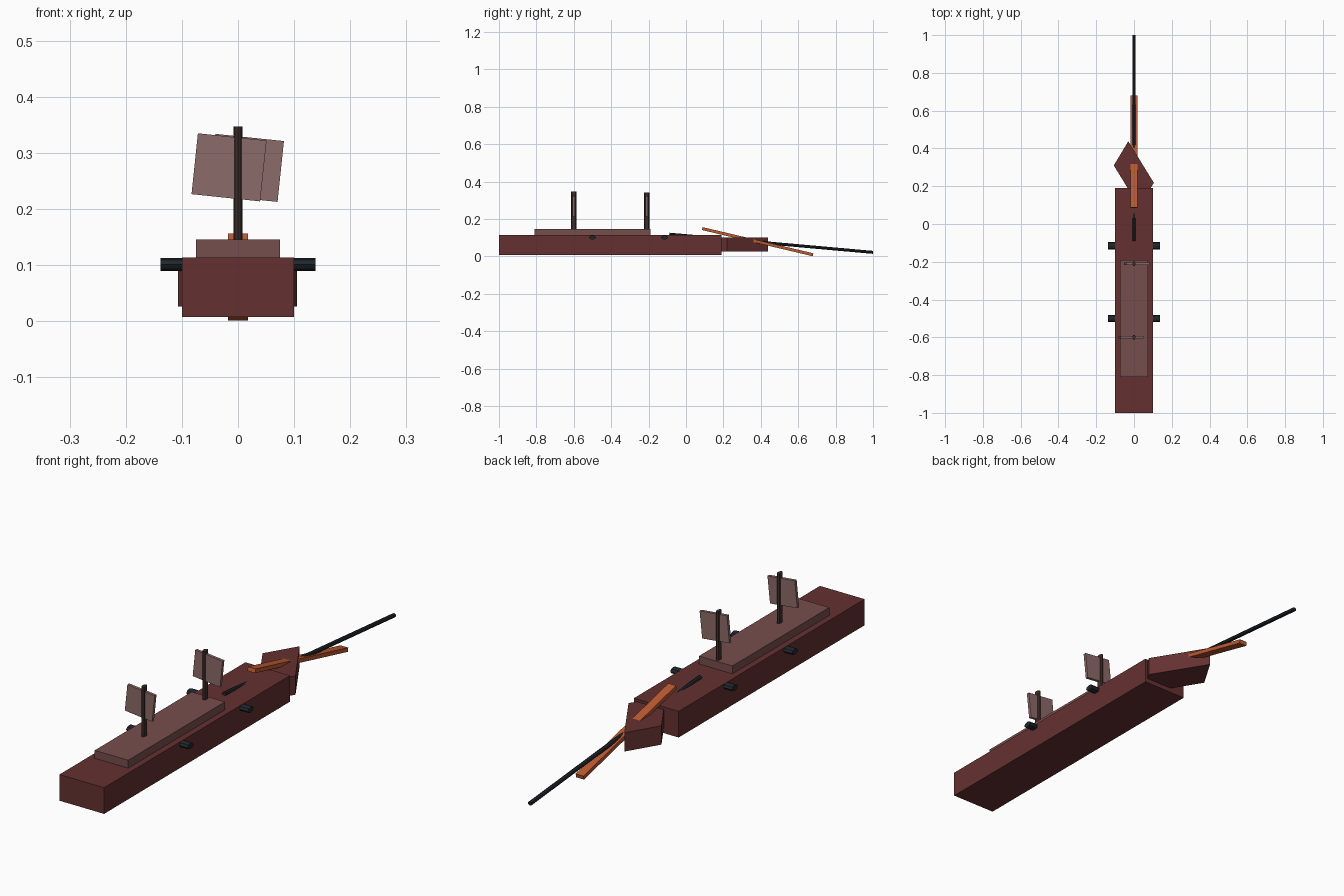
import bpy, bmesh
from math import radians

if "Cube" in bpy.data.objects:
    bpy.data.objects.remove(bpy.data.objects["Cube"])


def material(name, rgb):
    m = bpy.data.materials.new(name)
    m.diffuse_color = (*rgb, 1)
    m.use_nodes = True
    m.node_tree.nodes["Principled BSDF"].inputs["Base Color"].default_value = m.diffuse_color
    return m


RED = material("hull_red", (0.13, 0.03, 0.03))
CABIN = material("cabin_brown", (0.18, 0.077, 0.073))
SAIL = material("sail_cloth", (0.26, 0.145, 0.14))
WOOD = material("mast_wood", (0.05, 0.03, 0.025))
IRON = material("dark_iron", (0.015, 0.02, 0.025))
ORANGE = material("orange_trim", (0.5, 0.1, 0.03))


def finish(name, bm, mat, loc=(0, 0, 0), rot=(0, 0, 0)):
    bmesh.ops.recalc_face_normals(bm, faces=bm.faces)
    me = bpy.data.meshes.new(name)
    bm.to_mesh(me)
    bm.free()
    me.materials.append(mat)
    ob = bpy.data.objects.new(name, me)
    ob.location = loc
    ob.rotation_euler = [radians(a) for a in rot]
    bpy.context.collection.objects.link(ob)
    return ob


def box(name, size, loc, mat, rot=(0, 0, 0)):
    bm = bmesh.new()
    bmesh.ops.create_cube(bm, size=1)
    bmesh.ops.scale(bm, vec=size, verts=bm.verts)
    return finish(name, bm, mat, loc, rot)


def rod(name, rx, ry, length, loc, mat, rot=(0, 0, 0)):
    # eight-sided rod along its local z, with an oval section
    bm = bmesh.new()
    bmesh.ops.create_cone(bm, cap_ends=True, segments=8, radius1=1, radius2=1, depth=length)
    bmesh.ops.scale(bm, vec=(rx, ry, 1), verts=bm.verts)
    return finish(name, bm, mat, loc, rot)


# hull and deck cabin
box("hull", (0.2, 1.19, 0.106), (0, -0.405, 0.06), RED)
box("cabin", (0.15, 0.62, 0.05), (0, -0.5, 0.12), CABIN)

# skewed bow block
bm = bmesh.new()
outline = [(-0.03, 0.438), (-0.107, 0.31), (0.028, 0.09), (0.105, 0.218)]
base = bm.faces.new([bm.verts.new((x, y, 0.026)) for x, y in outline])
top = bmesh.ops.extrude_face_region(bm, geom=[base])["geom"]
bmesh.ops.translate(bm, vec=(0, 0, 0.076), verts=[v for v in top if isinstance(v, bmesh.types.BMVert)])
finish("bow", bm, RED)

# slanted beams through the bow
box("bow_beam", (0.035, 0.609, 0.016), (0, 0.383, 0.0785), ORANGE, (-13.3, 0, 0))
rod("bowsprit", 0.009, 0.008, 1.093, (0, 0.455, 0.07), IRON, (84.9, 0, 0))

# masts with tilted sails
for i, (y, height, sail_x, sail_z) in enumerate([(-0.6, 0.347, -0.016, 0.274), (-0.21, 0.342, 0.015, 0.273)]):
    rod(f"mast_{i + 1}", 0.008, 0.014, height - 0.1, (0, y, (height + 0.1) / 2), WOOD)
    box(f"sail_{i + 1}", (0.123, 0.012, 0.109), (sail_x, y, sail_z), SAIL, (0, 6, 0))

# cannons on both sides
for i, y in enumerate((-0.5, -0.115)):
    for side, s in (("left", -1), ("right", 1)):
        rod(f"cannon_{side}_{i + 1}", 0.0115, 0.019, 0.078, (s * 0.099, y, 0.101), IRON, (0, 90, 0))
